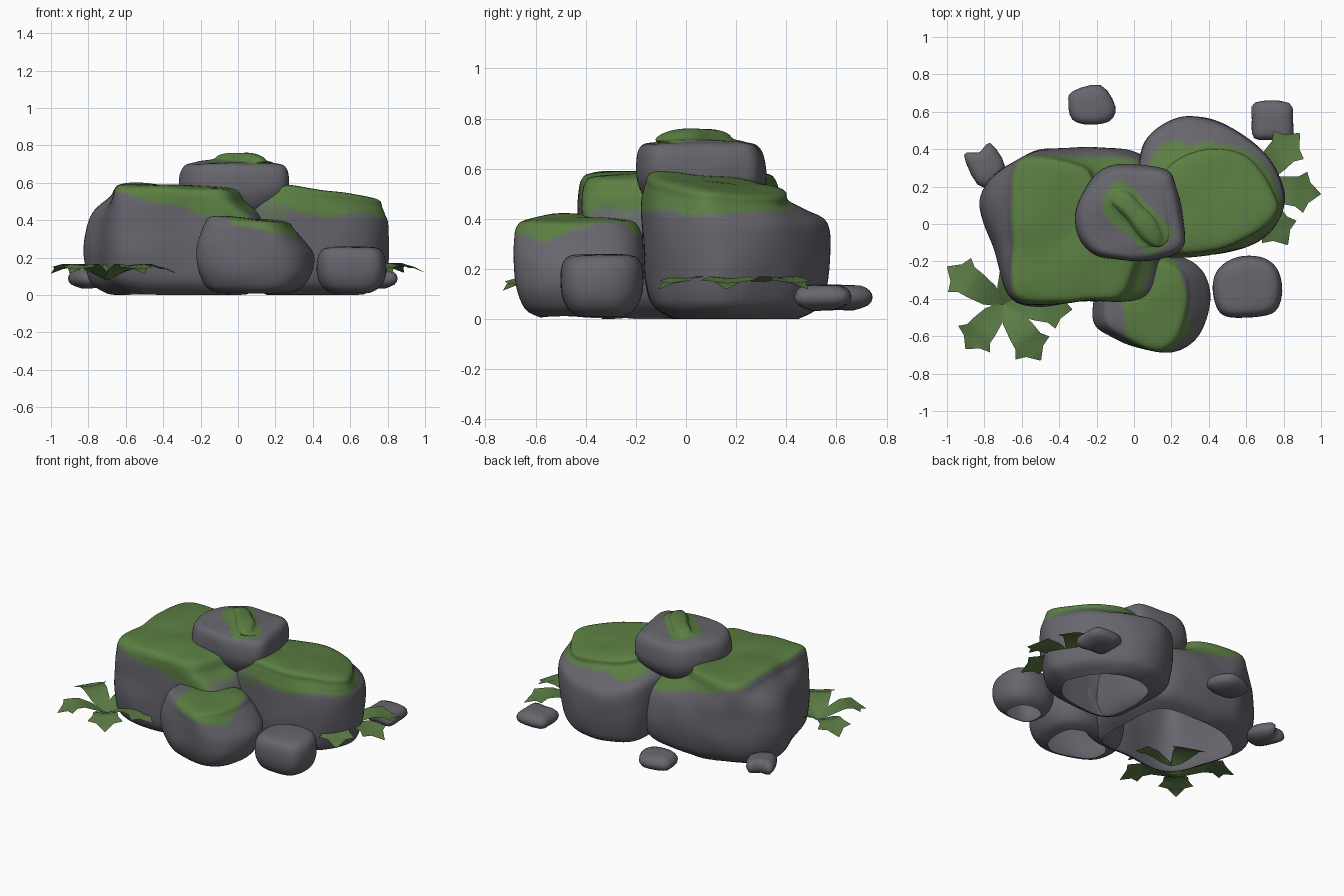
import bpy, math
from mathutils import Vector, noise

old = bpy.data.objects.get("Cube")
if old:
    bpy.data.objects.remove(old, do_unlink=True)


def material(name, r, g, b):
    m = bpy.data.materials.new(name)
    m.use_nodes = True
    m.diffuse_color = (r, g, b, 1)
    shader = m.node_tree.nodes["Principled BSDF"]
    shader.inputs["Base Color"].default_value = (r, g, b, 1)
    shader.inputs["Roughness"].default_value = 0.9
    return m


STONE = material("stone grey", 0.135, 0.133, 0.155)
THIN = material("thin moss", 0.12, 0.17, 0.1)
MOSS = material("moss green", 0.105, 0.21, 0.055)
LEAF = material("leaf green", 0.105, 0.2, 0.06)


def add_object(name, verts, faces, mats):
    mesh = bpy.data.meshes.new(name)
    mesh.from_pydata(verts, [], faces)
    for m in mats:
        mesh.materials.append(m)
    mesh.polygons.foreach_set("use_smooth", [True] * len(mesh.polygons))
    obj = bpy.data.objects.new(name, mesh)
    bpy.context.collection.objects.link(obj)
    return obj


def spline(points, steps, closed):
    """Smooth curve through the points."""
    pts = [Vector(p) for p in points]
    n = len(pts)
    get = (lambda i: pts[i % n]) if closed else (lambda i: pts[max(0, min(n - 1, i))])
    out = []
    for i in range(n if closed else n - 1):
        a, b, c, d = (get(i + k) for k in (-1, 0, 1, 2))
        for s in range(steps):
            t = s / steps
            out.append(b + (c - a) * t / 2 + (a * 2 - b * 5 + c * 4 - d) * t * t / 2
                       + (b * 3 - a - c * 3 + d) * t ** 3 / 2)
    return out if closed else out + [pts[-1]]


def shrink(outline, sx, sy, dx=0, dy=0):
    cx = sum(p[0] for p in outline) / len(outline)
    cy = sum(p[1] for p in outline) / len(outline)
    return [(cx + (x - cx) * sx + dx, cy + (y - cy) * sy + dy) for x, y in outline]


def moss_score(p, cx, cy, rx, ry, low, slope=0, turn=0):
    """Positive inside the ragged moss patch."""
    x, y = p.x - cx, p.y - cy
    c, s = math.cos(turn), math.sin(turn)
    u, v = (x * c + y * s) / rx, (y * c - x * s) / ry
    r = (u ** 6 + v ** 6) ** (1 / 6)
    ragged = noise.noise(p * 7) * 0.13
    return min(1 - r, (p.z - low - slope * x) * 5) + ragged


def rock(name, base, levels, top=None, tilt=(0, 0), moss=None, steps=9,
         rough=0.012, closed=False):
    """Loft from base outline to top outline; levels hold height, blend, scale."""
    low = spline(base, steps, True)
    high = spline(top or base, steps, True)
    n = len(low)
    peak = max(l[0] for l in levels)
    verts, faces = [], []
    for z, blend, scale in spline(levels, max(2, steps // 2), False):
        ring = [a.lerp(b, blend) for a, b in zip(low, high)]
        mid = sum(ring, Vector((0, 0))) / n
        for q in ring:
            x, y = mid + (q - mid) * scale
            lean = tilt[0] * (x - mid.x) + tilt[1] * (y - mid.y)
            p = Vector((x, y, z + lean * z / peak))
            p += noise.noise_vector(p * 5) * rough
            p.z = max(0, p.z)
            verts.append(p)
    rows = len(verts) // n
    for r in range(rows - 1):
        for i in range(n):
            j = (i + 1) % n
            faces.append((r * n + i, r * n + j, r * n + n + j, r * n + n + i))
    faces.append(tuple(range(len(verts) - n, len(verts))))
    if closed:
        faces.append(tuple(range(n - 1, -1, -1)))
    obj = add_object(name, verts, faces, [STONE, THIN, MOSS] if moss else [STONE])
    if moss:
        for f in obj.data.polygons:
            score = moss_score(f.center, *moss)
            f.material_index = 2 if score > 0.06 else 1 if score > 0 else 0


# Large stones, open underneath
rock("large_right_boulder",
     [(-.63, -.42), (-.2, -.41), (.1, -.39), (.16, -.2), (.15, .15),
      (.05, .37), (-.3, .41), (-.6, .36), (-.82, .15), (-.75, -.12)],
     [(0, 0, .75), (.04, 0, .88), (.1, 0, .96), (.22, 0, 1), (.36, .12, 1),
      (.44, .4, 1), (.51, .9, 1), (.55, 1, .98), (.575, 1, .9), (.585, 1, .6),
      (.58, 1, .02)],
     top=[(-.63, -.4), (-.25, -.41), (-.06, -.39), (.02, -.2), (.02, .05),
          (-.18, .2), (-.28, .32), (-.58, .36), (-.67, .2), (-.66, -.1)],
     tilt=(-.04, 0), moss=(-.31, -.04, .39, .45, .46, -.27))

rock("large_left_boulder",
     [(.1, -.15), (.4, -.17), (.66, -.1), (.8, .08), (.79, .22),
      (.65, .42), (.45, .55), (.22, .56), (.05, .42), (.02, .1)],
     [(0, 0, .65), (.04, 0, .86), (.1, 0, .95), (.25, 0, 1), (.4, .05, 1),
      (.45, .5, 1), (.49, 1, 1), (.53, 1, .94), (.55, 1, .6), (.55, 1, .02)],
     top=[(.14, -.13), (.4, -.15), (.64, -.06), (.77, .07), (.74, .19),
          (.6, .36), (.42, .41), (.28, .38), (.16, .28), (.08, .1)],
     tilt=(-.09, -.1), moss=(.45, .12, .37, .32, .42))

# Middle stones
rock("top_stone",
     [(-.29, -.08), (-.16, -.18), (.08, -.19), (.24, -.14), (.26, 0),
      (.22, .19), (.16, .29), (-.1, .31), (-.23, .23), (-.3, .08)],
     [(.42, 0, .6), (.47, 0, .84), (.55, 0, 1), (.64, 0, 1), (.69, 0, .91),
      (.705, 0, .72), (.715, .9, 1), (.74, 1, .85), (.755, 1, .5), (.757, 1, .02)],
     top=[(-.1, .08), (-.04, .02), (.04, -.07), (.12, -.12), (.15, -.07),
          (.12, .03), (.05, .1), (-.03, .17), (-.1, .18), (-.13, .13)],
     moss=(.015, .03, .1, .21, .685, 0, math.pi / 4))

front = [(-.19, -.56), (0, -.65), (.2, -.69), (.34, -.6), (.4, -.42),
         (.36, -.25), (.2, -.17), (0, -.2), (-.16, -.29), (-.22, -.42)]
rock("front_stone", front,
     [(.01, 0, .6), (.04, 0, .83), (.13, 0, .98), (.24, 0, 1), (.32, .5, 1),
      (.37, 1, 1), (.4, 1, .88), (.41, 1, .5), (.41, 1, .02)],
     top=shrink(front, .76, .93, -.03), tilt=(-.1, 0),
     moss=(.11, -.43, .18, .33, .34, -.2, .2))

rock("side_stone",
     [(.42, -.35), (.46, -.47), (.57, -.5), (.74, -.48), (.79, -.38),
      (.77, -.25), (.69, -.18), (.55, -.18), (.45, -.24)],
     [(.01, 0, .55), (.04, 0, .82), (.1, 0, .98), (.18, 0, 1), (.23, 0, .92),
      (.255, 0, .7), (.26, 0, .02)], steps=6, rough=.006)

# Scattered pebbles
pebble_levels = [(.035, 0, .4), (.055, 0, .85), (.085, 0, 1), (.115, 0, .9),
                 (.135, 0, .6), (.138, 0, .03)]
pebbles = {
    "right_pebble": [(-.91, .37), (-.84, .21), (-.74, .21), (-.69, .31),
                     (-.77, .43), (-.83, .38)],
    "back_pebble": [(-.35, .65), (-.33, .56), (-.24, .53), (-.13, .55),
                    (-.1, .63), (-.18, .74), (-.33, .71)],
    "left_pebble": [(.64, .46), (.74, .45), (.84, .44), (.85, .55),
                    (.83, .65), (.65, .65), (.63, .56)],
}
for name, outline in pebbles.items():
    rock(name, outline, pebble_levels, steps=3, rough=.006, closed=True)


# Ground plants: toothed leaves arching out from one centre
def plant(name, x, y, z, leaves):
    profile = [(0, .015, 0), (.25, .06, .05), (.5, .075, .085), (.66, .08, .085),
               (.78, .11, .07), (.84, .055, .065), (1, .003, .035)]
    verts, faces = [], []
    for degrees, length in leaves:
        a = math.radians(degrees)
        along = Vector((math.cos(a), math.sin(a), 0))
        across = Vector((-along.y, along.x, 0))
        start = len(verts)
        for u, w, h in profile:
            mid = Vector((x, y, z + h)) + along * u * length
            verts += [mid - across * w, mid - Vector((0, 0, w * .1)), mid + across * w]
        for k in range(start, len(verts) - 3, 3):
            faces += [(k, k + 3, k + 4, k + 1), (k + 1, k + 4, k + 5, k + 2)]
    add_object(name, verts, faces, [LEAF])


plant("right_plant", -.7, -.43, .08,
      [(146, .36), (230, .31), (304, .36), (-4, .37), (70, .3)])
plant("left_plant", .62, .2, .085, [(47, .39), (-6, .38), (-57, .37)])
